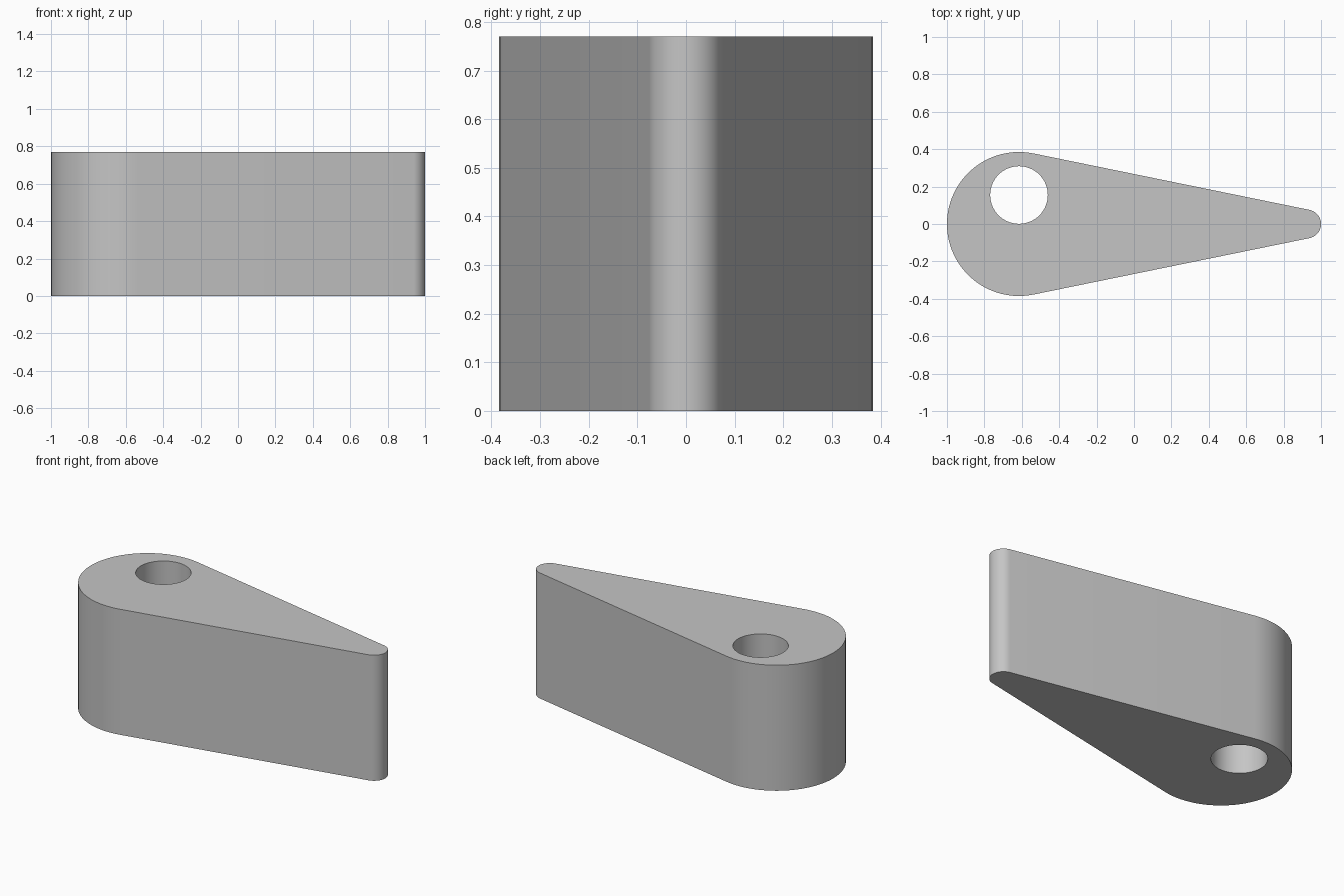
import bpy
import bmesh
from math import acos, cos, sin, pi, radians

if "Cube" in bpy.data.objects:
    bpy.data.objects.remove(bpy.data.objects["Cube"], do_unlink=True)

HEIGHT = 0.77
BIG_X, BIG_R = -0.615, 0.385
TIP_X, TIP_R = 0.923, 0.077
HOLE_Y, HOLE_R = 0.155, 0.154


def arc(cx, cy, r, start, end, steps):
    """Points along an arc, both ends included."""
    return [(cx + r * cos(start + (end - start) * i / steps),
             cy + r * sin(start + (end - start) * i / steps))
            for i in range(steps + 1)]


# Teardrop outline: two arcs joined by their common tangents
tangent = acos((BIG_R - TIP_R) / (TIP_X - BIG_X))
outline = (arc(BIG_X, 0, BIG_R, tangent, 2 * pi - tangent, 48)
           + arc(TIP_X, 0, TIP_R, -tangent, tangent, 24))
# Round through hole, set off towards the back
hole = arc(BIG_X, HOLE_Y, HOLE_R, 0, 2 * pi, 64)[:-1]

bm = bmesh.new()
caps = {0: [], HEIGHT: []}
for loop in (outline, hole):
    rings = []
    for z, edges in caps.items():
        ring = [bm.verts.new((x, y, z)) for x, y in loop]
        edges += [bm.edges.new((ring[i - 1], ring[i])) for i in range(len(ring))]
        rings.append(ring)
    # Walls
    low, high = rings
    for i in range(len(low)):
        bm.faces.new((low[i - 1], low[i], high[i], high[i - 1]))
# Flat top and bottom around the hole
for edges in caps.values():
    bmesh.ops.triangle_fill(bm, edges=edges, use_beauty=True, normal=(0, 0, 1))
bmesh.ops.recalc_face_normals(bm, faces=bm.faces[:])

mesh = bpy.data.meshes.new("lever_body")
bm.to_mesh(mesh)
bm.free()
body = bpy.data.objects.new("lever_body", mesh)
bpy.context.collection.objects.link(body)

# Plain grey
grey = bpy.data.materials.new("light_grey")
grey.use_nodes = True
colour = (0.56, 0.56, 0.56, 1)
grey.diffuse_color = colour
grey.node_tree.nodes["Principled BSDF"].inputs["Base Color"].default_value = colour
mesh.materials.append(grey)

# Smooth walls with crisp rims
for other in bpy.context.selected_objects:
    other.select_set(False)
body.select_set(True)
bpy.context.view_layer.objects.active = body
bpy.ops.object.shade_smooth_by_angle(angle=radians(30))
